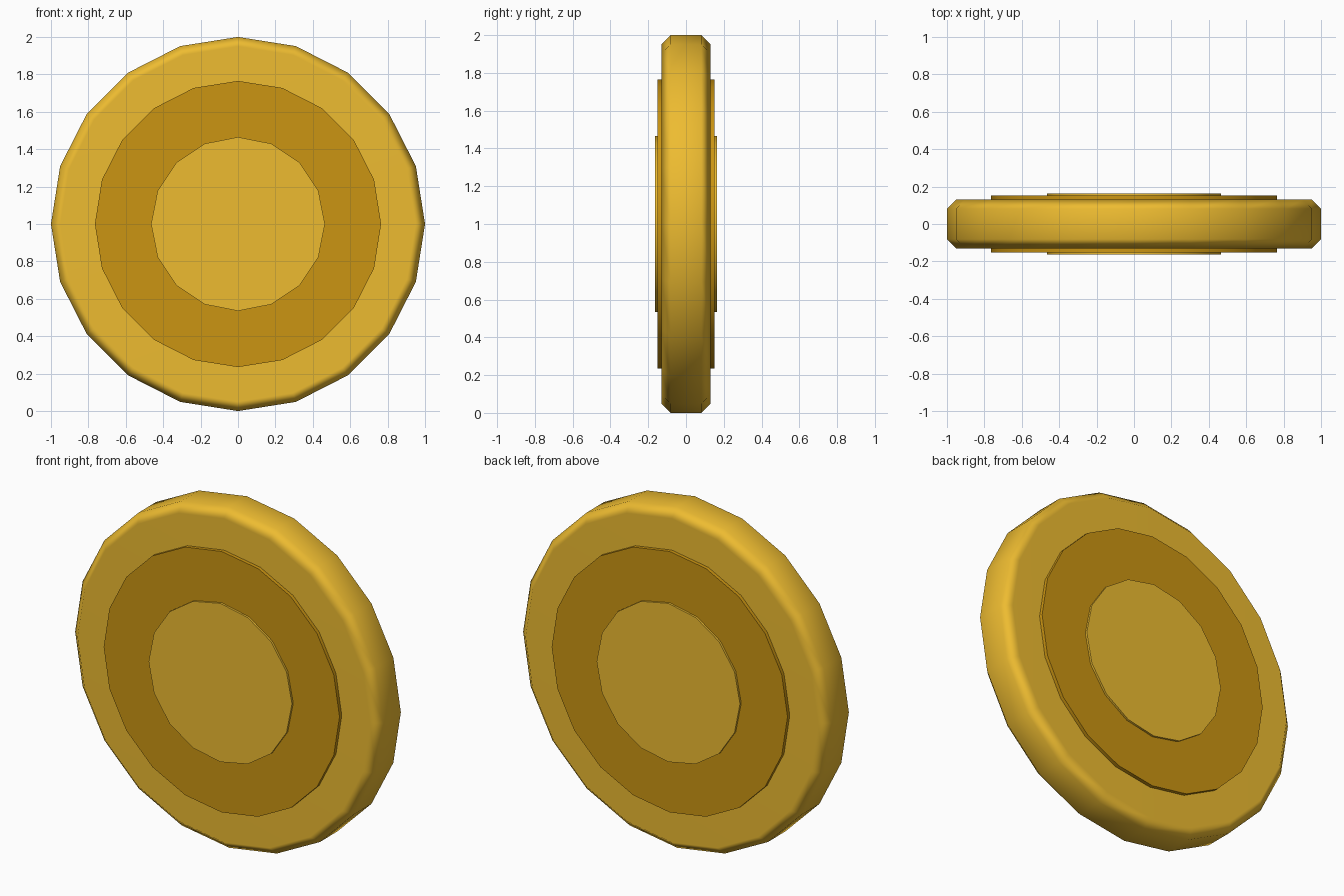
import bpy
import math

if "Cube" in bpy.data.objects:
    bpy.data.objects.remove(bpy.data.objects["Cube"])


def material(name, color):
    mat = bpy.data.materials.new(name)
    mat.diffuse_color = color
    mat.use_nodes = True
    mat.node_tree.nodes["Principled BSDF"].inputs["Base Color"].default_value = mat.diffuse_color
    return mat


def disc(name, sides, radius, half_depth, mat, bevel=0.0):
    """Upright disc facing -y, centred on z = 1."""
    bpy.ops.mesh.primitive_cylinder_add(
        vertices=sides, radius=radius, depth=2 * half_depth,
        location=(0, 0, 1), rotation=(math.pi / 2, 0, 0))
    obj = bpy.context.object
    obj.name = name
    obj.data.materials.append(mat)
    if bevel:
        mod = obj.modifiers.new("Rim bevel", 'BEVEL')
        mod.width = bevel
        mod.segments = 1
        mod.limit_method = 'ANGLE'
        mod.angle_limit = math.radians(60)
        bpy.ops.object.modifier_apply(modifier=mod.name)
        bpy.ops.object.shade_smooth_by_angle(angle=math.radians(50))
        # keep the large faces flat while the chamfer blends softly
        obj.modifiers.new("Face weights", 'WEIGHTED_NORMAL').keep_sharp = True
    else:
        bpy.ops.object.shade_smooth_by_angle(angle=math.radians(30))
    return obj


gold = material("gold", (0.85, 0.5, 0.03, 1))
dark_gold = material("dark_gold", (0.6, 0.3, 0.006, 1))

# Coin body with chamfered rim, then the raised discs showing on both faces
disc("coin_body", 20, 1.0, 0.131, gold, bevel=0.05)
disc("raised_ring", 20, 0.765, 0.152, dark_gold)
disc("center_disc", 16, 0.465, 0.164, gold)
